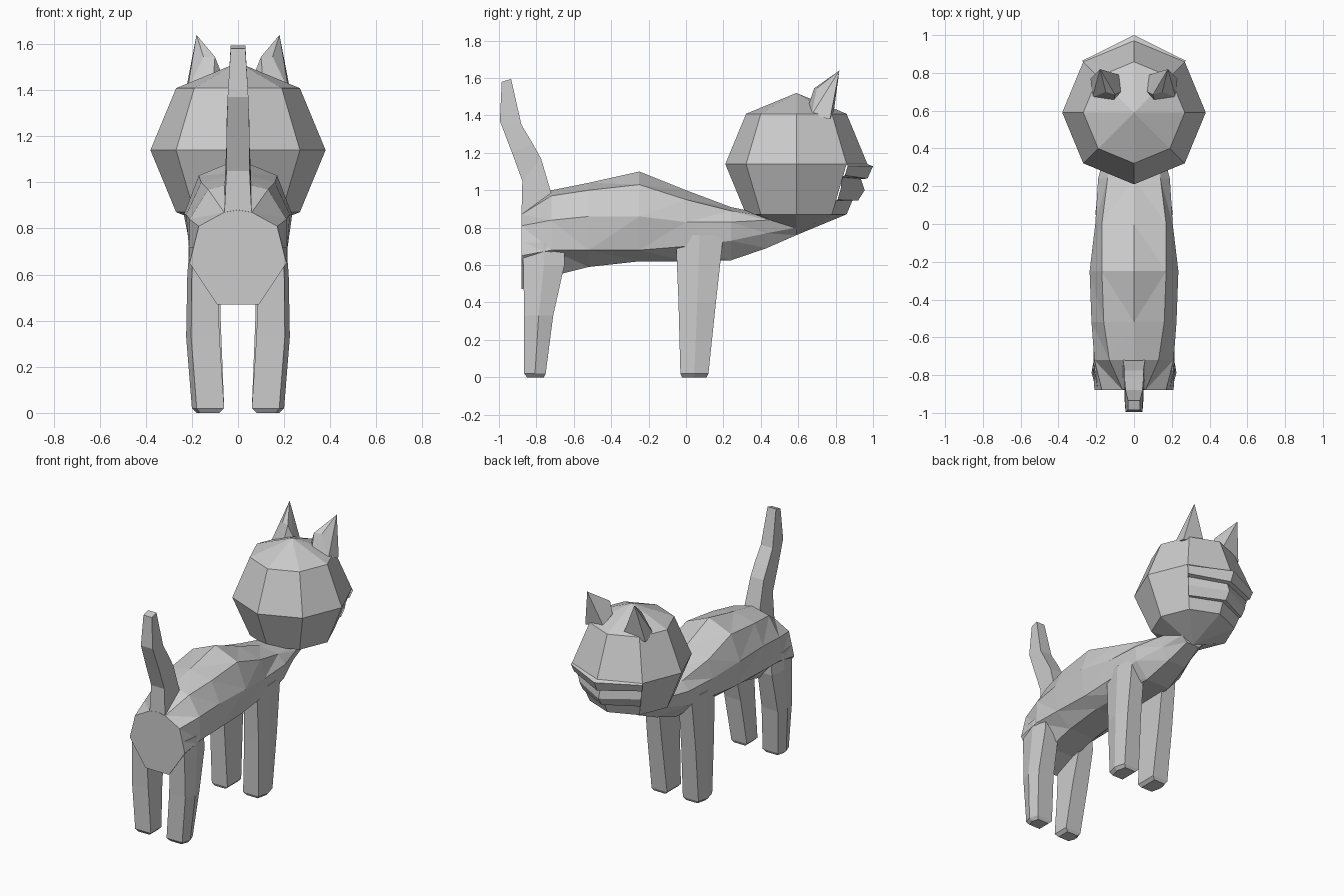
import bpy, bmesh, math
from mathutils import Matrix, Vector

cube = bpy.data.objects.get("Cube")
if cube:
    bpy.data.objects.remove(cube, do_unlink=True)

grey = bpy.data.materials.new("plain_grey")
grey.use_nodes = True
colour = (0.6, 0.6, 0.6, 1)
grey.diffuse_color = colour
grey.node_tree.nodes["Principled BSDF"].inputs["Base Color"].default_value = colour


def finish(name, bm):
    """Turn a bmesh into a flat shaded object."""
    bmesh.ops.recalc_face_normals(bm, faces=bm.faces)
    mesh = bpy.data.meshes.new(name)
    bm.to_mesh(mesh)
    bm.free()
    mesh.materials.append(grey)
    obj = bpy.data.objects.new(name, mesh)
    bpy.context.collection.objects.link(obj)
    return obj


def loft(name, rings, triangles=False):
    """Skin a row of closed rings and cap both ends."""
    bm = bmesh.new()
    rows = [[bm.verts.new(point) for point in ring] for ring in rings]
    for lower, upper in zip(rows, rows[1:]):
        count = len(lower)
        for i in range(count):
            j = (i + 1) % count
            bm.faces.new((lower[i], lower[j], upper[j], upper[i]))
    bm.faces.new(rows[0])
    bm.faces.new(rows[-1])
    if triangles:
        bmesh.ops.triangulate(bm, faces=bm.faces[:])
    return finish(name, bm)


def body_ring(y, top, shoulder, flank, hip, belly):
    """Mirror half a cross-section, given as (x, z) pairs, about the spine."""
    half = [shoulder, flank, hip, belly]
    right = [(x, y, z) for x, z in half]
    left = [(-x, y, z) for x, z in reversed(half)]
    return [(0, y, top)] + right + left


# Torso and neck
loft("torso", [
    body_ring(-.88, .88, (.06, .87), (.17, .81), (.21, .65), (.09, .47)),
    body_ring(-.72, 1.0, (.13, .97), (.21, .84), (.215, .68), (.10, .54)),
    body_ring(-.52, 1.04, (.16, 1.0), (.225, .86), (.21, .68), (.10, .59)),
    body_ring(-.25, 1.1, (.17, 1.03), (.235, .86), (.20, .68), (.10, .62)),
    body_ring(0, 1.0, (.17, .95), (.205, .83), (.19, .70), (.10, .62)),
    body_ring(.24, .91, (.14, .89), (.19, .83), (.18, .73), (.09, .625)),
    body_ring(.43, .87, (.10, .86), (.14, .84), (.12, .77), (.07, .69)),
    body_ring(.59, .87, (.08, .86), (.10, .84), (.09, .80), (.05, .76)),
], triangles=True)


# Legs: each level is (z, inner x, outer x, rear y, front y)
def leg(name, side, levels):
    rings = []
    for z, inner, outer, rear, front in levels:
        slim = outer - (outer - inner) * 0.15
        middle = (rear + front) / 2
        rings.append([(side * x, y, z) for x, y in (
            (inner, rear), (slim, rear), (outer, middle),
            (slim, front), (inner, front))])
    loft(name, rings)


for word, side in (("left", 1), ("right", -1)):
    leg("rear_leg_" + word, side, [
        (0, .08, .18, -.85, -.76), (.02, .06, .20, -.865, -.75),
        (.33, .08, .225, -.865, -.71), (.60, .09, .22, -.87, -.65),
        (.72, .09, .21, -.875, -.65)])
    leg("front_leg_" + word, side, [
        (0, .08, .18, -.02, .11), (.02, .06, .20, -.03, .12),
        (.40, .075, .205, -.04, .16), (.76, .08, .20, -.055, .20)])

# Tail: each level is rear (y, z), front (y, z), half width
tail = [((-.88, .85), (-.71, .95), .06), ((-.875, 1.05), (-.775, 1.17), .05),
        ((-.93, 1.2), (-.82, 1.25), .05), ((-.995, 1.37), (-.88, 1.35), .045),
        ((-.985, 1.58), (-.935, 1.595), .032)]
loft("tail", [[(-w, *rear), (w, *rear), (w, *front), (-w, *front)]
              for rear, front, w in tail])

# Head: a coarse ball whose two lower front panels are opened for the mouth
centre = Vector((0, .59, 1.14))
radius = .38
slant = math.sqrt(.5)
bm = bmesh.new()
bmesh.ops.create_uvsphere(bm, u_segments=8, v_segments=4, radius=radius,
                          matrix=Matrix.Translation(centre))
panels = []
for face in bm.faces:
    offset = face.calc_center_median() - centre
    if offset.y > .2 and -.25 < offset.z < 0 and abs(offset.x) < .2:
        panels.append(face)
bmesh.ops.delete(bm, geom=panels, context="FACES")

# Lips: (front y, front z, side z, side bulge) from nose down to chin
lips = [(.97, 1.14, 1.14, 0), (1.0, 1.128, 1.13, .012), (.97, 1.062, 1.08, .012),
        (.935, 1.06, 1.07, -.01), (.955, 1.0, 1.01, .01), (.92, .945, .95, .01),
        (.89, .945, .945, 0), (.859, .871, .871, 0)]
rows = []
for y, z, side_z, bulge in lips:
    drop = (centre.z - side_z) / (radius * slant)
    reach = (radius * (1 - drop * (1 - slant)) + bulge) * slant
    rows.append([bm.verts.new(p) for p in (
        (-reach, centre.y + reach, side_z), (0, y, z),
        (reach, centre.y + reach, side_z))])
for upper, lower in zip(rows, rows[1:]):
    for i in (0, 1):
        bm.faces.new((upper[i], upper[i + 1], lower[i + 1], lower[i]))
bmesh.ops.remove_doubles(bm, verts=bm.verts, dist=.003)
finish("head", bm)

# Ears: pointed tip with a stepped back edge
for word, side in (("left", 1), ("right", -1)):
    bm = bmesh.new()
    for x, y, z in ((.18, .82, 1.64), (.10, .685, 1.545), (.15, .70, 1.545),
                    (.07, .70, 1.47), (.11, .64, 1.41), (.22, .67, 1.40),
                    (.23, .77, 1.38), (.08, .79, 1.42)):
        bm.verts.new((side * x, y, z))
    bmesh.ops.convex_hull(bm, input=bm.verts)
    finish("ear_" + word, bm)
